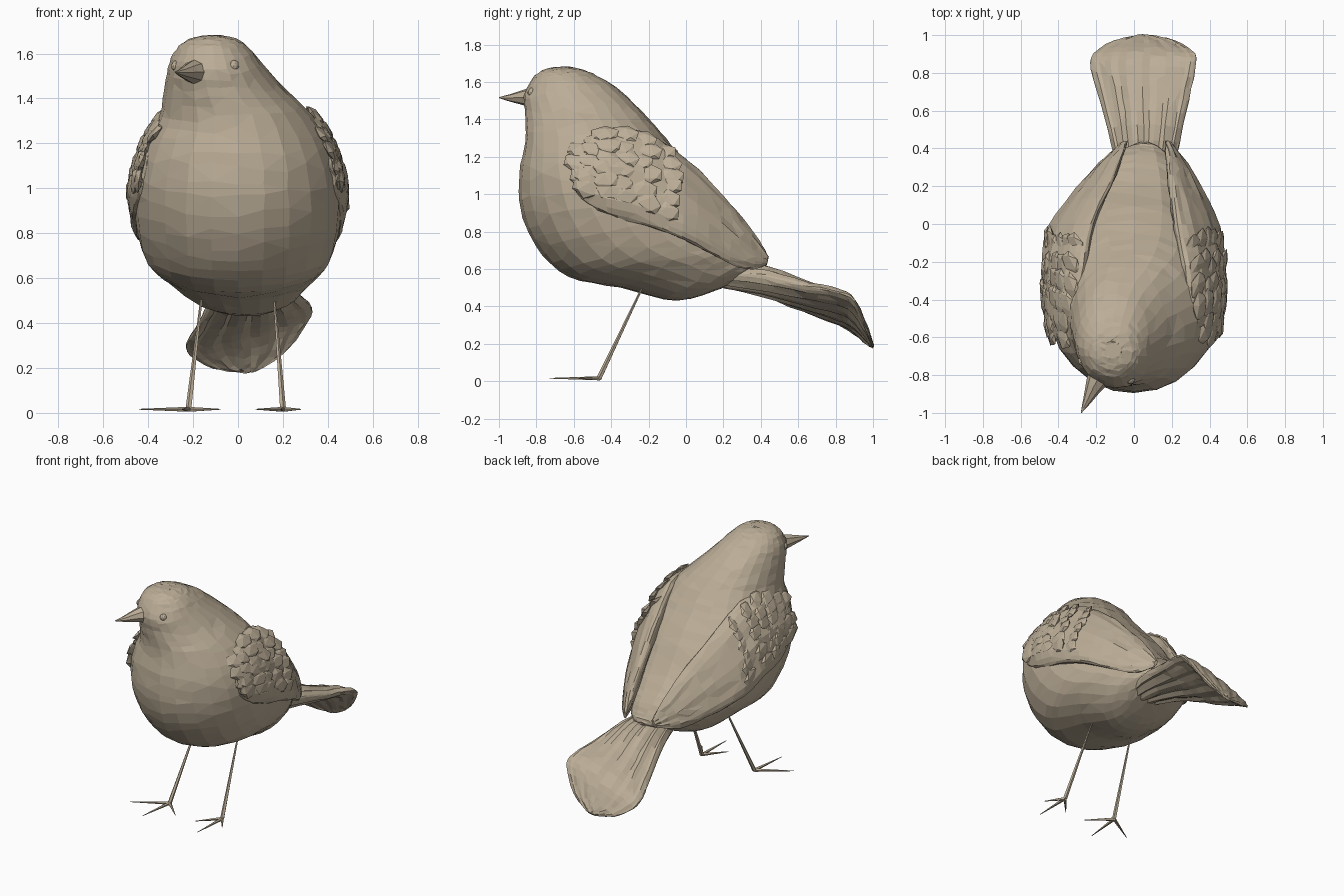
import bpy, bmesh, math, random
from mathutils import Vector as V, Matrix

if "Cube" in bpy.data.objects:
    bpy.data.objects.remove(bpy.data.objects["Cube"])

random.seed(4)
tan = bpy.data.materials.new("tan")
tan.diffuse_color = (.50, .42, .31, 1)
tan.use_nodes = True
tan.node_tree.nodes["Principled BSDF"].inputs["Base Color"].default_value = tan.diffuse_color


def make(name, bm):
    bmesh.ops.recalc_face_normals(bm, faces=bm.faces)
    me = bpy.data.meshes.new(name)
    bm.to_mesh(me)
    bm.free()
    me.materials.append(tan)
    ob = bpy.data.objects.new(name, me)
    bpy.context.collection.objects.link(ob)
    return ob


def smooth(rows, n):
    """Catmull-Rom interpolation of rows of vectors."""
    out = []
    for i in range(len(rows) - 1):
        q = [rows[max(0, min(len(rows) - 1, i + k))] for k in (-1, 0, 1, 2)]
        for s in range(n):
            t = s / n
            out.append([b + (c - a) * (t / 2) + (a * 2 - b * 5 + c * 4 - d) * (t * t / 2)
                        + (b * 3 - a - c * 3 + d) * (t ** 3 / 2) for a, b, c, d in zip(*q)])
    return out + [rows[-1]]


def loft(name, rows, n=4, segs=24, jitter=0.0, ripple=0.0, waves=12, decimate=1.0, square=1.0):
    """Skin oval sections, each given as (edge A, edge B, half-thickness vector)."""
    bm = bmesh.new()
    rings = []
    for a, b, w in smooth(rows, n):
        ring = []
        for k in range(segs):
            t = math.tau * k / segs
            c, s = math.cos(t), math.sin(t)
            if c < 0:  # fuller towards edge B
                s = math.copysign(abs(s) ** square, s)
            p = (a + b) / 2 + (a - b) / 2 * c + w * s * (1 + ripple * math.cos(waves * t))
            p += V([random.uniform(-jitter, jitter) for _ in range(3)])
            ring.append(bm.verts.new(p))
        rings.append(ring)
    for r, s in zip(rings, rings[1:]):
        for k in range(segs):
            bm.faces.new((r[k], r[k - 1], s[k - 1], s[k]))
    bm.faces.new(rings[0])
    bm.faces.new(rings[-1])
    bmesh.ops.remove_doubles(bm, verts=bm.verts, dist=0.004)
    ob = make(name, bm)
    if decimate < 1:
        ob.modifiers.new("facets", "DECIMATE").ratio = decimate
    return ob


def spike(bm, a, b, r1, r2, segs=5):
    """Tapered rod from a to b."""
    a, b = V(a), V(b)
    m = Matrix.Translation((a + b) / 2) @ (b - a).to_track_quat("Z", "Y").to_matrix().to_4x4()
    bmesh.ops.create_cone(bm, cap_ends=True, segments=segs, radius1=r1, radius2=r2,
                          depth=(b - a).length, matrix=m)


# Body and head: breast y,z / back y,z / half width / centre x
body = [(-.71, 1.679, -.63, 1.681, .04, -.11), (-.77, 1.66, -.57, 1.672, .10, -.11),
        (-.82, 1.62, -.50, 1.645, .152, -.11), (-.865, 1.53, -.40, 1.59, .205, -.10),
        (-.86, 1.42, -.28, 1.49, .26, -.065), (-.86, 1.29, -.16, 1.36, .34, -.01),
        (-.89, 1.11, -.05, 1.23, .425, 0), (-.885, .92, .09, 1.07, .46, 0),
        (-.80, .72, .19, .93, .45, 0), (-.63, .56, .28, .83, .415, 0),
        (-.35, .50, .36, .75, .345, .01), (-.05, .43, .40, .69, .24, .03),
        (.20, .50, .43, .64, .13, .05), (.36, .57, .43, .61, .04, .06)]
loft("body", [(V((cx, fy, fz)), V((cx, by, bz)), V((w, 0, 0))) for fy, fz, by, bz, w, cx in body],
     jitter=.003, decimate=.65, square=.84)

# Folded wings: top edge, bottom edge, thickness; left one follows the turned rump
wing = [((.37, -.61, 1.16), (.40, -.61, 1.06), .02), ((.34, -.56, 1.26), (.43, -.56, .97), .05),
        ((.30, -.42, 1.34), (.45, -.42, .89), .085), ((.27, -.22, 1.33), (.455, -.24, .84), .085),
        ((.23, .0, 1.19), (.435, -.02, .76), .075), ((.20, .20, .99), (.345, .18, .66), .06),
        ((.18, .36, .80), (.265, .32, .60), .04), ((.17, .44, .67), (.19, .43, .62), .01)]


def side_point(p, s):
    return V(p) if s > 0 else V((-p[0] + .3 * max(0, p[1]), p[1], p[2]))


for s, label in ((1, "right"), (-1, "left")):
    rows = [(side_point(a, s), side_point(b, s), V((s * .93, 0, .35)) * w) for a, b, w in wing]
    loft(label + "_wing", rows, n=3, jitter=.004, ripple=.08, waves=8, decimate=.8)

    # Ruffled shoulder feathers, overlapping and nearly flush with the wing
    bm = bmesh.new()
    for a, b, w in smooth(rows[1:5], 2)[:-1]:
        for j in range(6):
            v = .1 + .14 * j + random.uniform(-.03, .03)
            p = a.lerp(b, v) + w * (.88 * math.sqrt(1 - (2 * v - 1) ** 2))
            p.y += random.uniform(-.03, .03)
            m = (Matrix.Translation(p) @ Matrix.Rotation(-s * (.75 - .9 * v), 4, "Y")
                 @ Matrix.Rotation(random.uniform(-.6, 0), 4, "X")
                 @ Matrix.Rotation(s * random.uniform(-.2, .02), 4, "Z")
                 @ Matrix.Diagonal((.02, .085, .06, 1)))
            bmesh.ops.create_icosphere(bm, subdivisions=1, radius=1, matrix=m)
    make(label + "_shoulder_feathers", bm)

# Tail: tilted fan, left edge / right edge / thickness
tail = [((-.06, .18, .57), (.18, .18, .58), .07), ((-.12, .42, .51), (.24, .42, .56), .075),
        ((-.18, .65, .39), (.29, .65, .51), .055), ((-.23, .82, .31), (.325, .82, .48), .045),
        ((-.215, .90, .26), (.325, .90, .43), .035), ((-.11, .97, .20), (.22, .97, .28), .02),
        ((.02, 1.0, .18), (.09, 1.0, .19), .008)]
loft("tail", [(V(a), V(b), V((-.15, .35, .92)) * w) for a, b, w in tail],
     n=3, segs=40, jitter=.003, ripple=.16, waves=14, decimate=.8)

# Beak, turned to the side with the head
beak = [((-.17, -.78, 1.585), (-.17, -.78, 1.45), .075), ((-.215, -.865, 1.56), (-.215, -.865, 1.475), .045),
        ((-.25, -.94, 1.535), (-.25, -.94, 1.495), .022), ((-.28, -1.0, 1.52), (-.28, -1.0, 1.514), .003)]
loft("beak", [(V(a), V(b), V((.88, -.45, 0)) * w) for a, b, w in beak], n=2, segs=8)

# Eyes, sunk into the head
bm = bmesh.new()
for p in ((-.02, -.822, 1.545), (-.272, -.725, 1.545)):
    bmesh.ops.create_icosphere(bm, subdivisions=2, radius=.026, matrix=Matrix.Translation(p))
make("eyes", bm)

# Legs with three splayed toes each
for label, hip, ankle, toes in (
        ("left", (-.16, -.22, .53), (-.22, -.465, .015), ((-.44, -.60), (-.25, -.73), (-.08, -.60))),
        ("right", (.16, -.22, .53), (.20, -.465, .015), ((.08, -.60), (.19, -.73), (.28, -.58)))):
    bm = bmesh.new()
    spike(bm, ankle, hip, .014, .005)
    for x, y in toes:
        spike(bm, ankle, (x, y, .016), .012, .002)
    make(label + "_leg", bm)
